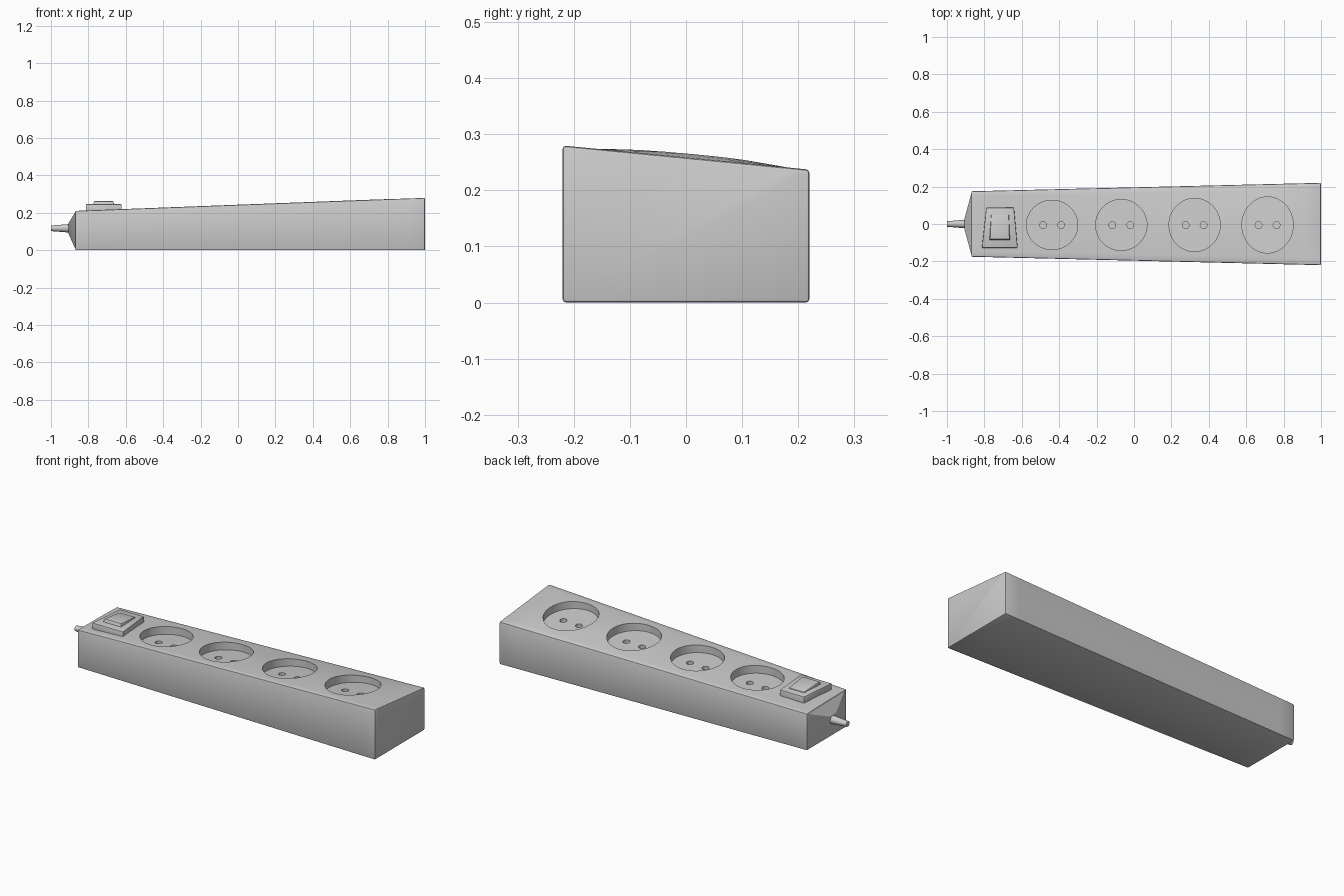
import bpy, bmesh, math
from mathutils import Matrix, Vector

if "Cube" in bpy.data.objects:
    bpy.data.objects.remove(bpy.data.objects["Cube"])

X0, X1 = -0.87, 1.0


def half_width(x):
    return 0.175 + 0.045 * (x - X0) / (X1 - X0)


def top_z(x, y):
    """Gently twisted lid: high front edge, low back edge, bulged between."""
    t = (x - X0) / (X1 - X0)
    v = (y / half_width(x) + 1) / 2
    front, back = 0.21 + 0.07 * t, 0.205 + 0.032 * t
    fade = max(0, min(1, (X1 - x) / 0.2))
    bulge = 0.38 * (front - back) * fade * math.sin(math.pi * max(0, min(1, v)))
    return front + (back - front) * v + bulge


def finish(name, bm):
    bmesh.ops.recalc_face_normals(bm, faces=bm.faces)
    me = bpy.data.meshes.new(name)
    bm.to_mesh(me)
    bm.free()
    ob = bpy.data.objects.new(name, me)
    bpy.context.collection.objects.link(ob)
    return ob


def loft(name, rings):
    bm = bmesh.new()
    loops = [[bm.verts.new(p) for p in r] for r in rings]
    n = len(loops[0])
    for a, b in zip(loops, loops[1:]):
        for i in range(n):
            j = (i + 1) % n
            bm.faces.new((a[i], a[j], b[j], b[i]))
    bm.faces.new(loops[0])
    bm.faces.new(loops[-1])
    return finish(name, bm)


def apply_mods(ob):
    bpy.context.view_layer.objects.active = ob
    for m in list(ob.modifiers):
        bpy.ops.object.modifier_apply(modifier=m.name)


def bevel(ob, width, segments=2):
    m = ob.modifiers.new("bevel", 'BEVEL')
    m.width, m.segments, m.limit_method = width, segments, 'ANGLE'
    m.angle_limit = math.radians(40)
    apply_mods(ob)


def carve(ob, x, y, rx, ry, depth, plane_at, sides):
    """Cut an elliptical well whose floor is parallel to the lid at plane_at."""
    px, py = plane_at
    e = 0.08
    gx = (top_z(px + e, py) - top_z(px - e, py)) / (2 * e)
    gy = (top_z(px, py + e) - top_z(px, py - e)) / (2 * e)
    floor = lambda u, v: top_z(px, py) + gx * (u - px) + gy * (v - py) - depth
    ring = [(x + rx * math.cos(a), y + ry * math.sin(a))
            for a in (2 * math.pi * i / sides for i in range(sides))]
    cutter = loft("cutter", [[(u, v, floor(u, v)) for u, v in ring],
                             [(u, v, 0.4) for u, v in ring]])
    cutter.hide_render = True
    m = ob.modifiers.new("cut", 'BOOLEAN')
    m.operation, m.solver, m.object = 'DIFFERENCE', 'EXACT', cutter
    apply_mods(ob)
    bpy.data.objects.remove(cutter)


# Body
NX, NY = 20, 12
rings = []
for i in range(NX + 1):
    x = X0 + (X1 - X0) * i / NX
    w = half_width(x)
    ys = [-w + 2 * w * j / NY for j in range(NY + 1)]
    rings.append([(x, y, top_z(x, y)) for y in ys] + [(x, w, 0), (x, -w, 0)])
body = loft("body", rings)
bevel(body, 0.006)

# Socket wells and pin holes
for x, ry in ((-0.438, 0.132), (-0.068, 0.136), (0.324, 0.142), (0.714, 0.15)):
    c = (x, -0.005)
    carve(body, x, -0.005, 0.137, ry, 0.045, c, 64)
    for s in (-1, 1):
        carve(body, x + 0.048 * s, -0.006, 0.018, 0.019, 0.068, c, 24)

# Tapered end cap towards the cable
neck = loft("cable_neck", [
    [(X0 + 0.002, y * 0.17, z) for y, z in ((-1, 0.003), (1, 0.003), (1, 0.203), (-1, 0.207))],
    [(-0.907, y * 0.026, z) for y, z in ((-1, 0.09), (1, 0.09), (1, 0.143), (-1, 0.143))]])

# Cable stub
stations = ((-0.895, 0.026), (-0.91, 0.022), (-0.985, 0.016), (-1.0, 0.015))
cable = loft("cable_stub", [
    [(x, r * math.cos(k * math.pi / 12), 0.117 + r * math.sin(k * math.pi / 12))
     for k in range(24)] for x, r in stations])

# Switch frame
frame = loft("switch_frame", [
    [(-0.813, -0.127, z), (-0.622, -0.127, z), (-0.642, 0.088, z), (-0.79, 0.088, z)]
    for z in (0.19, 0.246)])
bevel(frame, 0.004)

# Switch rocker, higher at the front
rocker = loft("switch_rocker", [
    [(-0.775, -0.088, 0.235), (-0.661, -0.088, 0.235), (-0.668, 0.05, 0.235), (-0.765, 0.05, 0.235)],
    [(-0.77, -0.08, 0.262), (-0.666, -0.08, 0.262), (-0.67, 0.048, 0.25), (-0.763, 0.048, 0.25)]])
bevel(rocker, 0.002)

for ob in (body, neck, cable, frame, rocker):
    bpy.ops.object.select_all(action='DESELECT')
    ob.select_set(True)
    bpy.context.view_layer.objects.active = ob
    bpy.ops.object.shade_smooth_by_angle(angle=math.radians(30))
